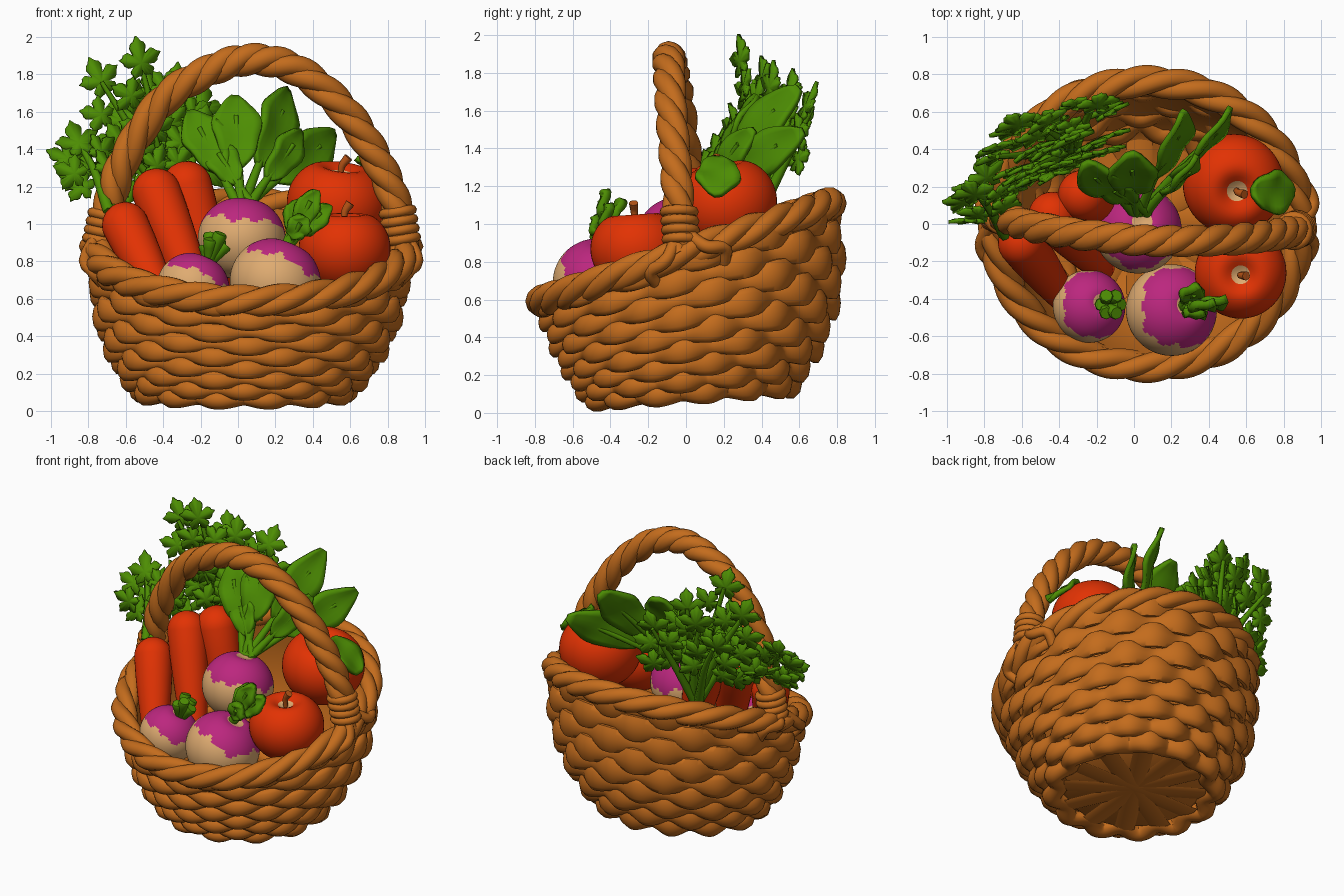
import bpy, bmesh, random
from math import sin, cos, pi, exp, radians
from mathutils import Vector as V

random.seed(4)
cube = bpy.data.objects.get("Cube")
if cube:
    bpy.data.objects.remove(cube)


def material(name, rgb):
    m = bpy.data.materials.new(name)
    m.use_nodes = True
    m.diffuse_color = (*rgb, 1)
    m.node_tree.nodes["Principled BSDF"].inputs["Base Color"].default_value = (*rgb, 1)
    return m


WICKER = material("wicker brown", (0.55, 0.15, 0.012))
RED = material("orange red", (0.76, 0.032, 0.001))
GREEN = material("leaf green", (0.075, 0.27, 0.001))
PURPLE = material("turnip purple", (0.5, 0.02, 0.21))
CREAM = material("cream", (0.74, 0.41, 0.165))
STEM = material("stem rust", (0.48, 0.09, 0.008))


def build(name, verts, faces, mats, rule=None, thick=0):
    me = bpy.data.meshes.new(name)
    me.from_pydata(verts, [], faces)
    bm = bmesh.new()
    bm.from_mesh(me)
    bmesh.ops.remove_doubles(bm, verts=bm.verts, dist=0.0002)
    bmesh.ops.recalc_face_normals(bm, faces=bm.faces)
    for f in bm.faces:
        f.smooth = True
    bm.to_mesh(me)
    bm.free()
    for m in mats:
        me.materials.append(m)
    if rule:
        for p in me.polygons:
            p.material_index = rule(p.center)
    me.set_sharp_from_angle(angle=radians(60))
    ob = bpy.data.objects.new(name, me)
    bpy.context.collection.objects.link(ob)
    if thick:
        mod = ob.modifiers.new("thickness", "SOLIDIFY")
        mod.thickness, mod.offset = thick, 0
    return ob


def grid(rows, cols, wrap_rows=False, wrap_cols=True):
    return [(i * cols + j, i * cols + (j + 1) % cols,
             (i + 1) % rows * cols + (j + 1) % cols, (i + 1) % rows * cols + j)
            for i in range(rows - (not wrap_rows)) for j in range(cols - (not wrap_cols))]


def frames(pts, closed, up):
    n, out = len(pts), []
    for i, p in enumerate(pts):
        a = pts[i - 1] if closed or i else p
        b = pts[(i + 1) % n] if closed or i < n - 1 else p
        t = (b - a).normalized()
        s = t.cross(V(up)).normalized()
        out.append((p, s, s.cross(t)))
    return out


def sweep(name, pts, size, mat, sides=8, closed=False, up=(0, 0, 1)):
    verts = []
    for i, (p, s, n) in enumerate(frames(pts, closed, up)):
        a, b = size(i / len(pts))
        verts += [p + s * a * cos(2 * pi * k / sides) + n * b * sin(2 * pi * k / sides) for k in range(sides)]
    faces = grid(len(pts), sides, closed)
    if not closed:
        faces += [tuple(range(sides)), tuple(range(len(verts) - sides, len(verts)))]
    return build(name, verts, faces, [mat])


def rope(name, pts, strands, off, r, turns, closed, up):
    fr = frames(pts, closed, up)
    for k in range(strands):
        ang = [2 * pi * (turns * i / len(pts) + k / strands) for i in range(len(pts))]
        sweep(f"{name}_{k + 1}", [p + s * off * cos(a) + n * off * sin(a) for a, (p, s, n) in zip(ang, fr)],
              lambda u: (r, r), WICKER, 10, closed, up)


def curve(ctrl, steps=10):
    c = [V(p) for p in ctrl]
    c = [2 * c[0] - c[1]] + c + [2 * c[-1] - c[-2]]
    out = []
    for a, b, d, e in zip(c, c[1:], c[2:], c[3:]):
        for k in range(steps):
            t = k / steps
            out.append(0.5 * (2 * b + (d - a) * t + (2 * a - 5 * b + 4 * d - e) * t**2 + (3 * b - a - 3 * d + e) * t**3))
    return out + [c[-2]]


def lathe(name, prof, loc, axis, mats, rule=None, seg=48):
    verts = [(r * cos(2 * pi * k / seg), r * sin(2 * pi * k / seg), z) for r, z in prof for k in range(seg)]
    ob = build(name, verts, grid(len(prof), seg), mats, rule)
    ob.location = loc
    ob.rotation_euler = V(axis).to_track_quat("Z", "Y").to_euler()


# Basket wall: a leaning bowl with a steeper rim
def wall(th, t, out=0.0):
    f = 0.62 + 0.37 * (1 - (1 - t) ** 2.6)
    x = 0.03 + 0.04 * t + (0.825 * f + out) * cos(th)
    ry = (0.77 * f + out) * sin(th)
    z = (0.09 + 0.1 * ry) * (1 - t) + (0.85 + 0.34 * ry) * t
    return V((x, 0.03 * (1 - t) + 0.045 * sin(pi * t) + ry, z))


def circle(n):
    return [2 * pi * i / n for i in range(n)]


ROWS, WAVES = 9, 13
for k in range(ROWS):
    t = 0.03 + 0.91 * (k / (ROWS - 1)) ** 1.12
    path = [wall(th, t, 0.026 * sin(WAVES * th + pi * k) - 0.006) for th in circle(260)]
    thick = 0.034 + 0.035 * (1 - t) ** 4
    sweep(f"weave_row_{k + 1}", path,
          lambda u: (thick, (0.062 + 0.018 * sin(2 * pi * u)) * (1 + 0.2 * sin(2 * pi * WAVES * u + pi * k))),
          WICKER, 10, True)

liner = [wall(th, t, -0.068) for t in (1, 0.8, 0.6, 0.4, 0.2, 0.1, 0) for th in circle(64)]
liner += [V((0.03, 0.03, 0.09))] * 64
build("basket_lining", liner, grid(8, 64), [WICKER])
for k in range(12):
    sweep(f"base_spoke_{k + 1}", [V((0.03, 0.03, 0.092)), wall(2 * pi * k / 12, 0, -0.03)],
          lambda u: (0.07, 0.014), WICKER)
rope("rim_strand", [wall(th, 1) for th in circle(200)], 3, 0.038, 0.05, 8, True, (0, 0, 1))

# Handle
arch = curve([(-0.75, 0.06, 0.83), (-0.69, 0.04, 1.1), (-0.6, 0, 1.36), (-0.4, -0.04, 1.66), (-0.15, -0.07, 1.82),
              (0.08, -0.09, 1.88), (0.32, -0.09, 1.82), (0.56, -0.08, 1.62), (0.73, -0.06, 1.37),
              (0.84, -0.04, 1.12), (0.89, -0.02, 0.83)])
rope("handle_strand", arch, 3, 0.034, 0.055, 6, False, (0, 1, 0))

# Bindings that tie the handle to the rim
for side, base, top in (("right", arch[-4], arch[-9]), ("left", arch[3], arch[8])):
    ax = (top - base).normalized()
    s = ax.cross(V((0, 1, 0))).normalized()
    for k in range(4):
        c = base.lerp(top, k / 3)
        sweep(f"{side}_binding_{k + 1}", [c + (s * cos(a) + V((0, 1, 0)) * sin(a)) * 0.077 for a in circle(24)],
              lambda u: (0.027, 0.027), WICKER, 8, True, ax)
    mid = 0 if side == "right" else pi
    for k, d in enumerate((-0.24, 0.24)):
        tie = curve([base + V((0, 0, 0.06)), wall(mid + d / 2, 1, 0.075), wall(mid + d, 0.95, 0.055), wall(mid + d, 0.86)])
        sweep(f"{side}_tie_{k + 1}", tie, lambda u: (0.035, 0.035), WICKER, 8)


# Turnips with an uneven purple top
def turnip(name, loc, r, axis, edge):
    prof = []
    for k in range(41):
        a = pi * k / 40
        rr = r * sin(a)
        prof.append((rr, r * (0.95 * cos(a) - 0.12 * exp(-(rr / (0.25 * r)) ** 2) * (1 if a < 1.6 else -1))))

    def rule(c):
        if c.z > 0 and c.xy.length < 0.2 * r:
            return 0
        th = V((0, 1)).angle_signed(c.xy, 0)
        return int(c.z > r * (edge + 0.07 * sin(4 * th) + 0.05 * sin(11 * th + 1)))
    lathe(name, prof, loc, axis, [CREAM, PURPLE], rule, 96)


turnip("back_turnip", (0.02, -0.03, 0.92), 0.235, (0.12, 0.22, 1), 0.28)
turnip("front_left_turnip", (-0.24, -0.44, 0.66), 0.195, (0.42, 0.14, 1), 0.33)
turnip("front_right_turnip", (0.2, -0.46, 0.69), 0.245, (0.42, 0.14, 1), 0.42)


# Apples with dimples and stems
def apple(name, loc, r, axis):
    prof = []
    for k in range(33):
        a = pi * k / 32
        rr = r * sin(a)
        dip = 0.34 * exp(-(rr / (0.33 * r)) ** 2)
        prof.append((rr * (1 + 0.05 * cos(a)), r * (0.93 * cos(a) - (dip if a < pi / 2 else -dip / 2))))
    lathe(name, prof, loc, axis, [RED, CREAM], lambda c: int(c.z > 0 and c.xy.length < 0.24 * r))
    ax = V(axis).normalized()
    p = V(loc) + ax * r * 0.5
    sweep(name + "_stem", curve([p, p + ax * 0.08, p + ax * 0.13 + V((0.03, 0, 0))], 5),
          lambda u: (0.013 + 0.013 * u,) * 2, STEM, 8, up=(0, 1, 0))


apple("back_apple", (0.53, 0.215, 1.1), 0.27, (0.12, -0.22, 1))
apple("front_apple", (0.57, -0.26, 0.86), 0.245, (0, -0.07, 1))

# Carrots: blunt shoulder, long taper
for name, top, tip, r in (("left_carrot", (-0.65, -0.04, 1.09), (-0.36, -0.42, 0.5), 0.125),
                          ("middle_carrot", (-0.48, 0.09, 1.28), (-0.17, -0.24, 0.5), 0.13),
                          ("back_carrot", (-0.31, 0.17, 1.33), (-0.1, 0.08, 0.6), 0.135)):
    ax = V(top) - V(tip)
    n = ax.length
    prof = [(r * sin(a), n - r + r * cos(a)) for a in [pi / 2 * k / 8 for k in range(9)]]
    prof += [(r * (1 - 0.45 * u**1.5), (n - r) * (1 - u)) for u in (0.2, 0.4, 0.6, 0.8, 1)] + [(0, -0.05)]
    lathe(name, prof, tip, ax, [RED], seg=32)


# Broad leaf: oval blade with a folded midrib
def leaf(name, base, tip, width, normal, start=0.35, thick=0.03):
    base, tip = V(base), V(tip)
    d = tip - base
    s = d.cross(V(normal)).normalized()
    n = s.cross(d).normalized()
    verts = []
    for i in range(13):
        u = i / 12
        w = width / 2 * (sin(pi * min(0.985, 0.03 + u * 0.97) ** 1.1) ** 0.6) * (1 + 0.07 * sin(13 * u))
        for j in range(-3, 4):
            v = j / 3
            verts.append(base + d * (start + (1 - start) * u) + s * w * v
                         + n * (0.12 * w * abs(v) + 0.01 * sin(12 * u) * v + 0.12 * d.length * (u - u * u)))
    build(name, verts, grid(13, 7, wrap_cols=False), [GREEN], thick=thick)
    if start:
        sweep(name + "_stalk", curve([base, base + d * start, base + d * 0.8 + n * 0.03], 5),
              lambda u: (0.03 - 0.018 * u,) * 2, GREEN, 8, up=normal)


LEFT_FACING, RIGHT_FACING = (0.1, -1, 0.45), (0.65, -0.8, 0.1)
for k, (tip, w, facing) in enumerate((((-0.26, 0.33, 1.6), 0.23, LEFT_FACING), ((-0.02, 0.38, 1.68), 0.26, LEFT_FACING),
                                      ((0.26, 0.6, 1.72), 0.25, RIGHT_FACING), ((0.51, 0.62, 1.49), 0.24, RIGHT_FACING),
                                      ((0.33, 0.36, 1.5), 0.18, RIGHT_FACING), ((-0.15, 0.24, 1.43), 0.18, LEFT_FACING))):
    leaf(f"turnip_leaf_{k + 1}", (0.03 + 0.015 * (k - 2), 0.06, 1.1), tip, w, facing)
for k, tip in enumerate(((0.33, -0.33, 1.13), (0.42, -0.42, 1.18), (0.49, -0.4, 1.1), (0.36, -0.48, 1.04))):
    leaf(f"sprout_leaf_{k + 1}", (0.26, -0.44, 0.88), tip, 0.13, (0.2, -1, 0.4), 0.3, 0.045)
leaf("apple_leaf", (0.63, 0.17, 1.35), (0.85, 0.17, 1.15), 0.23, (0.7, 0, 0.7), 0, 0.03)

# Trimmed stalks on the small turnip
for k, a in enumerate(circle(6)):
    p = V((-0.16, -0.43, 0.78))
    q = p + V((0.04 + 0.055 * cos(a), 0.055 * sin(a), 0.11 + 0.03 * (k % 3)))
    sweep(f"cut_stalk_{k + 1}", [p, p.lerp(q, 0.7), p.lerp(q, 0.92), q],
          lambda u: (0.02 + 0.018 * sin(pi * u),) * 2, GREEN, 8, up=(0, 1, 0))


# Feathery carrot tops: lobed leaflets on thin stalks
def leaflet(name, c, d, size, normal):
    d = d.normalized()
    s = d.cross(normal).normalized()
    n = s.cross(d)
    verts = [c]
    for a in circle(40):
        r = size * (0.45 + 0.55 * abs(cos(2.5 * a)) ** 0.8) * (0.8 + 0.2 * cos(a)) * (1 + 0.1 * cos(15 * a))
        verts.append(c + d * r * cos(a) + s * r * sin(a) + n * 0.06 * r * cos(5 * a))
    build(name, verts, [(0, k + 1, (k + 1) % 40 + 1) for k in range(40)], [GREEN], thick=0.02)


SHOULDER, BUNCH = V((-0.67, -0.06, 1.07)), V((-0.33, 0.34, 1.0))
FRONDS = ((SHOULDER, (-0.85, 0.17, 1.43)), (SHOULDER, (-0.79, 0.22, 1.3)), (BUNCH, (-0.73, 0.36, 1.76)),
          (BUNCH, (-0.62, 0.58, 1.55)), (BUNCH, (-0.52, 0.31, 1.86)), (BUNCH, (-0.46, 0.5, 1.68)),
          (BUNCH, (-0.33, 0.46, 1.72)), (BUNCH, (-0.2, 0.67, 1.62)), (BUNCH, (-0.2, 0.42, 1.5)),
          (BUNCH, (-0.45, 0.26, 1.5)), (BUNCH, (-0.62, 0.22, 1.42)))
for k, (o, tip) in enumerate(FRONDS):
    o = o + V((0.02 * (k % 3 - 1), 0.02 * (k % 2), 0))
    tip = V(tip)
    path = curve([o, o.lerp(tip, 0.5) + V((0, 0.02, 0.04)), tip], 8)
    sweep(f"frond_{k + 1}_stalk", path, lambda u: (0.034 - 0.022 * u,) * 2, GREEN, 6, up=(0.3, -1, 0.2))
    d = (tip - o).normalized()
    side = d.cross(V((0.35, -1, 0.2))).normalized()
    for j, (u, sgn) in enumerate(((1, 0), (0.82, 1), (0.82, -1), (0.6, 1), (0.6, -1))):
        go = d + side * sgn * 1.3
        nrm = V((0.45 + random.uniform(-0.35, 0.35), -1, 0.2 + random.uniform(-0.3, 0.3)))
        c = o.lerp(tip, u) + side * sgn * 0.095 + V((0, random.uniform(-0.05, 0.05), 0))
        leaflet(f"frond_{k + 1}_leaflet_{j + 1}", c, go, 0.135 if u == 1 else 0.115, nrm)
